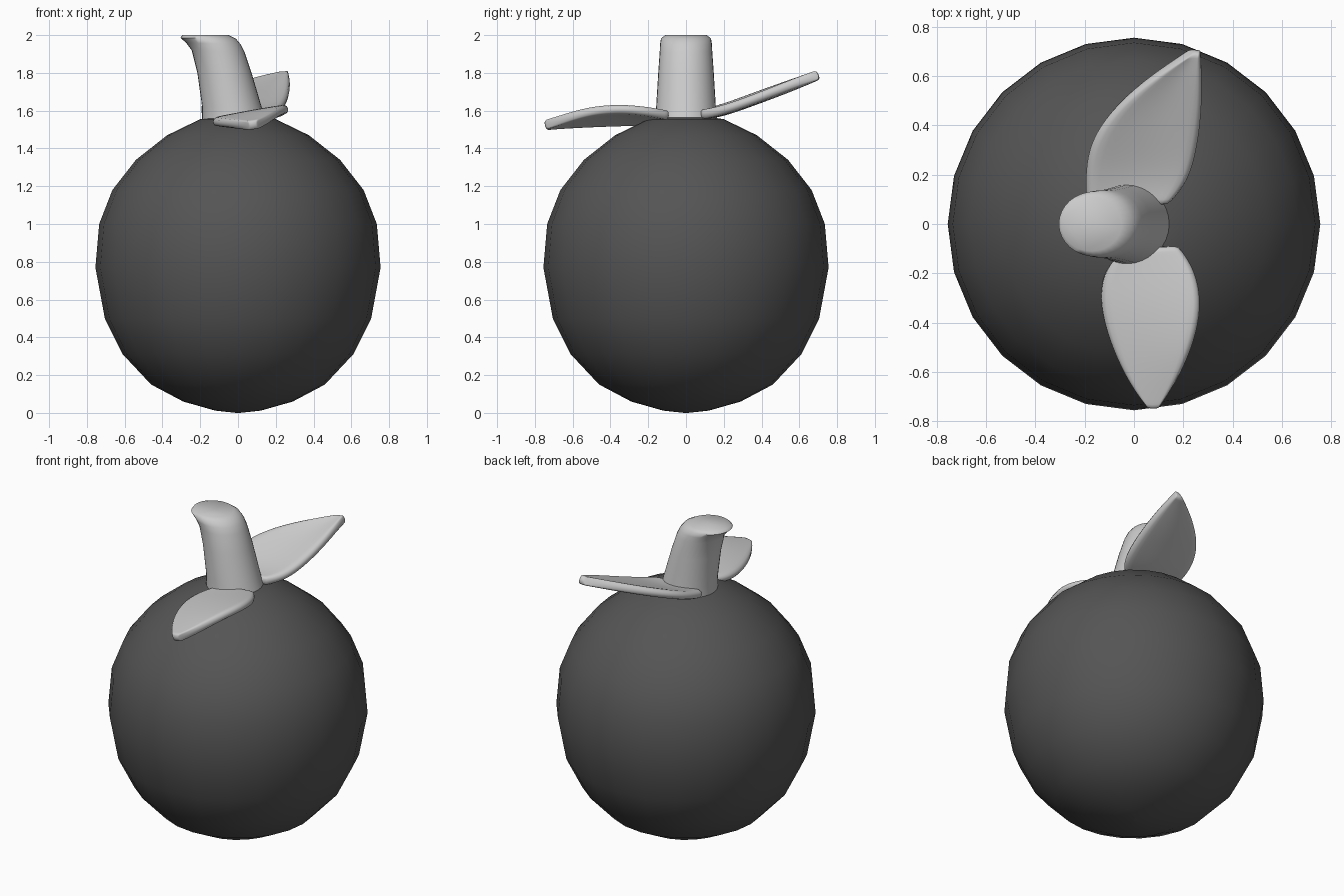
import bpy, bmesh, math

if "Cube" in bpy.data.objects:
    bpy.data.objects.remove(bpy.data.objects["Cube"])


def make_object(name, verts, faces):
    mesh = bpy.data.meshes.new(name)
    mesh.from_pydata(verts, [], faces)
    bm = bmesh.new()
    bm.from_mesh(mesh)
    bmesh.ops.recalc_face_normals(bm, faces=bm.faces)
    bm.to_mesh(mesh)
    bm.free()
    ob = bpy.data.objects.new(name, mesh)
    bpy.context.collection.objects.link(ob)
    return ob


def shade(ob, angle):
    bpy.ops.object.select_all(action='DESELECT')
    ob.select_set(True)
    bpy.context.view_layer.objects.active = ob
    bpy.ops.object.shade_smooth_by_angle(angle=math.radians(angle))


def loft(name, rings, n):
    """Skin a stack of rings given as (left x, left z, right x, right z, half depth)."""
    verts = []
    for xl, zl, xr, zr, ry in rings:
        for i in range(n):
            a = 2 * math.pi * i / n
            t = (1 + math.cos(a)) / 2
            verts.append((xl + (xr - xl) * t, ry * math.sin(a), zl + (zr - zl) * t))
    faces = [(k * n + i, k * n + (i + 1) % n, (k + 1) * n + (i + 1) % n, (k + 1) * n + i)
             for k in range(len(rings) - 1) for i in range(n)]
    faces += [tuple(range(n)), tuple(range((len(rings) - 1) * n, len(rings) * n))]
    return make_object(name, verts, faces)


def leaf(name, rows, thickness):
    """Sheet from rows of left, middle and right points, thickened and rounded."""
    verts = [p for row in rows for p in row]
    faces = [(3 * k + j, 3 * k + j + 1, 3 * k + j + 4, 3 * k + j + 3)
             for k in range(len(rows) - 1) for j in range(2)]
    ob = make_object(name, verts, faces)
    sub = ob.modifiers.new("curve", 'SUBSURF')
    sub.levels = sub.render_levels = 2
    sub.boundary_smooth = 'PRESERVE_CORNERS'
    sol = ob.modifiers.new("thickness", 'SOLIDIFY')
    sol.thickness = thickness
    sol.offset = 0
    rnd = ob.modifiers.new("round", 'SUBSURF')
    rnd.levels = rnd.render_levels = 1
    shade(ob, 180)
    return ob


# Round fruit body, 24 sided
profile = [(0.12, 0.012), (0.29, 0.06), (0.46, 0.15), (0.61, 0.31), (0.705, 0.50),
           (0.755, 0.77), (0.735, 1.0), (0.665, 1.18), (0.54, 1.34), (0.375, 1.47),
           (0.2, 1.555), (0.1, 1.57)]
rings = [(-r, z, r, z, r) for r, z in [(0.01, 0.0)] + profile + [(0.01, 1.572)]]
body = loft("fruit_body", rings, 24)
shade(body, 60)
dark = bpy.data.materials.new("dark_skin")
dark.diffuse_color = (0.09, 0.09, 0.09, 1)
dark.use_nodes = True
dark.node_tree.nodes["Principled BSDF"].inputs["Base Color"].default_value = dark.diffuse_color
body.data.materials.append(dark)

# Leaning stem with a slanted rounded top
stem = loft("stem", [
    (-0.19, 1.54, 0.15, 1.54, 0.165), (-0.19, 1.62, 0.125, 1.62, 0.158),
    (-0.215, 1.80, 0.072, 1.80, 0.147), (-0.245, 1.92, 0.035, 1.91, 0.139),
    (-0.275, 1.96, 0.015, 1.95, 0.137), (-0.305, 1.985, -0.01, 1.98, 0.132),
    (-0.295, 2.0, -0.05, 2.0, 0.11)], 32)
shade(stem, 60)

# Back leaf, rising
leaf("back_leaf", [
    [(-0.195, 0.10, 1.585), (0.0, 0.07, 1.575), (0.14, 0.08, 1.58)],
    [(-0.20, 0.22, 1.62), (0.03, 0.19, 1.585), (0.225, 0.17, 1.595)],
    [(-0.175, 0.35, 1.67), (0.07, 0.35, 1.645), (0.262, 0.33, 1.65)],
    [(-0.07, 0.49, 1.72), (0.12, 0.48, 1.69), (0.277, 0.48, 1.71)],
    [(0.10, 0.62, 1.765), (0.19, 0.61, 1.745), (0.275, 0.62, 1.765)],
    [(0.235, 0.70, 1.79), (0.25, 0.705, 1.79), (0.268, 0.70, 1.79)]], 0.052)

# Front leaf, drooping and tilted to one side
leaf("front_leaf", [
    [(-0.07, -0.13, 1.555), (0.06, -0.09, 1.57), (0.18, -0.09, 1.575)],
    [(-0.13, -0.20, 1.54), (0.08, -0.20, 1.58), (0.25, -0.18, 1.595)],
    [(-0.145, -0.33, 1.535), (0.08, -0.34, 1.585), (0.28, -0.33, 1.615)],
    [(-0.09, -0.51, 1.53), (0.08, -0.52, 1.57), (0.24, -0.50, 1.605)],
    [(-0.01, -0.66, 1.525), (0.08, -0.67, 1.54), (0.165, -0.655, 1.555)],
    [(0.06, -0.745, 1.52), (0.08, -0.75, 1.522), (0.10, -0.745, 1.525)]], 0.05)
